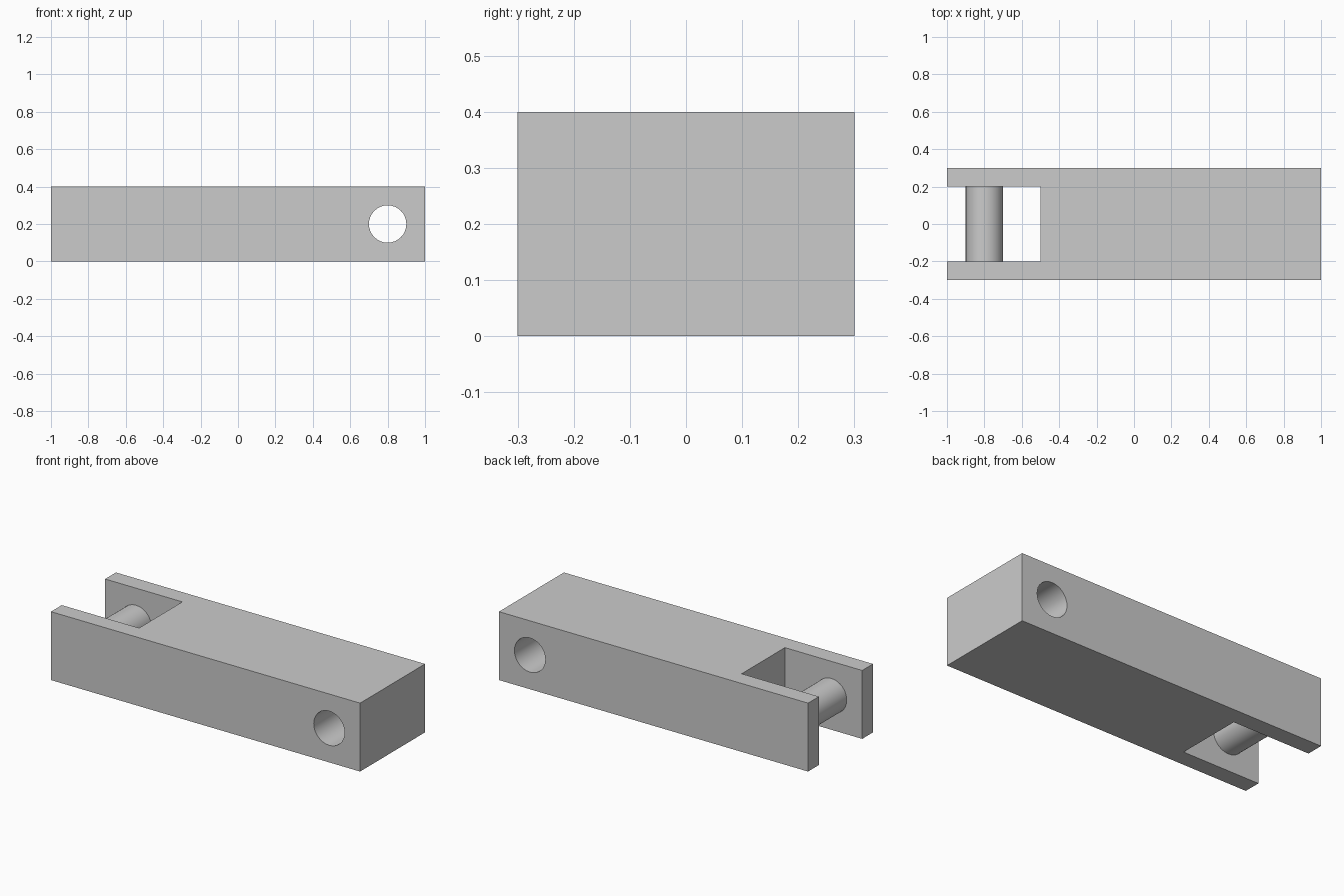
import bpy
import bmesh
from math import pi, radians

cube = bpy.data.objects.get("Cube")
if cube:
    bpy.data.objects.remove(cube, do_unlink=True)

grey = bpy.data.materials.new("light_grey")
grey.use_nodes = True
colour = (0.6, 0.6, 0.6, 1)
grey.diffuse_color = colour
grey.node_tree.nodes["Principled BSDF"].inputs["Base Color"].default_value = colour

HEIGHT, HALF_WIDTH, SLOT_HALF = 0.4, 0.3, 0.2
PIN_X, RADIUS = 0.8, 0.1


def smooth(obj):
    bpy.ops.object.select_all(action="DESELECT")
    obj.select_set(True)
    bpy.context.view_layer.objects.active = obj
    bpy.ops.object.shade_smooth_by_angle(angle=radians(30))


def cross_cylinder(name, x, length):
    """Cylinder lying along y at mid height."""
    bpy.ops.mesh.primitive_cylinder_add(
        vertices=32, radius=RADIUS, depth=length,
        location=(x, 0, HEIGHT / 2), rotation=(pi / 2, 0, 0))
    obj = bpy.context.object
    obj.name = name
    obj.data.materials.append(grey)
    return obj


# Link body: forked outline extruded upwards
outline = [(-1, -HALF_WIDTH), (1, -HALF_WIDTH), (1, HALF_WIDTH), (-1, HALF_WIDTH),
           (-1, SLOT_HALF), (-0.5, SLOT_HALF), (-0.5, -SLOT_HALF), (-1, -SLOT_HALF)]
bm = bmesh.new()
base = bm.faces.new([bm.verts.new((x, y, 0)) for x, y in outline])
top = bmesh.ops.extrude_face_region(bm, geom=[base])["geom"]
bmesh.ops.translate(bm, vec=(0, 0, HEIGHT),
                    verts=[v for v in top if isinstance(v, bmesh.types.BMVert)])
bmesh.ops.recalc_face_normals(bm, faces=bm.faces)
mesh = bpy.data.meshes.new("link_body")
bm.to_mesh(mesh)
bm.free()
mesh.materials.append(grey)
body = bpy.data.objects.new("link_body", mesh)
bpy.context.collection.objects.link(body)

# Pivot hole through the solid end
cutter = cross_cylinder("hole_cutter", PIN_X, 1)
cutter.hide_render = True
cut = body.modifiers.new("pivot_hole", "BOOLEAN")
cut.operation = "DIFFERENCE"
cut.solver = "EXACT"
cut.object = cutter
bpy.context.view_layer.objects.active = body
bpy.ops.object.modifier_apply(modifier=cut.name)
bpy.data.objects.remove(cutter, do_unlink=True)
smooth(body)

# Pin bridging the fork
smooth(cross_cylinder("fork_pin", -PIN_X, 2 * SLOT_HALF))
